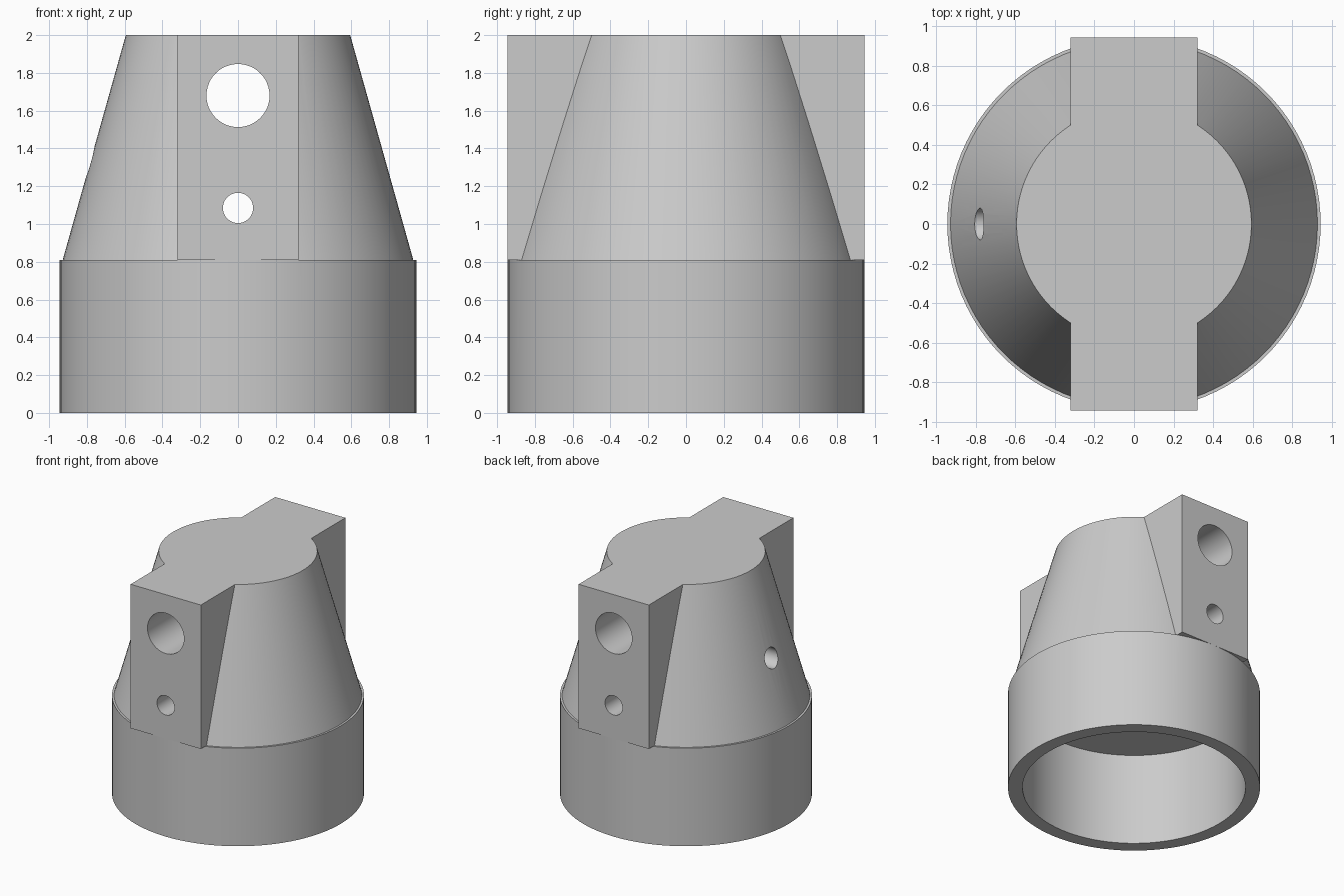
import bpy, bmesh, math
from mathutils import Matrix

old = bpy.data.objects.get("Cube")
if old:
    bpy.data.objects.remove(old, do_unlink=True)

# Plain grey material
grey = bpy.data.materials.new("plain grey")
grey.use_nodes = True
grey.diffuse_color = (0.6, 0.6, 0.6, 1)
grey.node_tree.nodes["Principled BSDF"].inputs["Base Color"].default_value = (0.6, 0.6, 0.6, 1)

HEIGHT, SHOULDER, RADIUS = 2.0, 0.81, 0.944


def finish(name, bm):
    bmesh.ops.recalc_face_normals(bm, faces=bm.faces)
    mesh = bpy.data.meshes.new(name)
    bm.to_mesh(mesh)
    bm.free()
    mesh.materials.append(grey)
    obj = bpy.data.objects.new(name, mesh)
    bpy.context.collection.objects.link(obj)
    return obj


def lathe(name, profile, segments=96):
    """Revolve (radius, z) points; radius 0 closes to a flat cap."""
    bm = bmesh.new()
    rings = []
    for r, z in profile:
        rings.append([bm.verts.new((r * math.cos(a), r * math.sin(a), z))
                      for a in (2 * math.pi * i / segments for i in range(segments))])
    for lower, upper in zip(rings, rings[1:]):
        for i in range(segments):
            j = (i + 1) % segments
            bm.faces.new((lower[i], lower[j], upper[j], upper[i]))
    bm.faces.new(rings[0])
    bm.faces.new(rings[-1])
    return finish(name, bm)


def block(name, size, centre):
    bm = bmesh.new()
    bmesh.ops.create_cube(bm, size=1, matrix=Matrix.Translation(centre) @ Matrix.Diagonal((*size, 1)))
    return finish(name, bm)


def drill(name, radius, length, centre, axis):
    """Cylinder lying along the x or y axis."""
    bm = bmesh.new()
    turn = Matrix.Rotation(math.pi / 2, 4, "Y" if axis == "X" else "X")
    bmesh.ops.create_cone(bm, cap_ends=True, segments=48, radius1=radius, radius2=radius,
                          depth=length, matrix=Matrix.Translation(centre) @ turn)
    return finish(name, bm)


def combine(target, tool, operation):
    tool.hide_render = True
    mod = target.modifiers.new(tool.name, "BOOLEAN")
    mod.object, mod.operation, mod.solver = tool, operation, "EXACT"
    bpy.context.view_layer.objects.active = target
    bpy.ops.object.modifier_apply(modifier=mod.name)
    bpy.data.objects.remove(tool, do_unlink=True)


# Round socket with a tapered top; the profile starts at the bore ceiling
body = lathe("tapered_socket", [(0.835, 0.76), (0.835, 0), (RADIUS, 0), (RADIUS, SHOULDER),
                                (0.928, SHOULDER), (0.594, HEIGHT)])

# Cross bar reaching out to the front and back
bar = block("cross_bar", (0.642, 2 * RADIUS, HEIGHT - SHOULDER), (0, 0, (HEIGHT + SHOULDER) / 2))
combine(body, bar, "UNION")

# Two holes through the bar, and a blind hole in the right side
combine(body, drill("large_hole", 0.167, 3, (0, 0, 1.68), "Y"), "DIFFERENCE")
combine(body, drill("small_hole", 0.08, 3, (0, 0, 1.085), "Y"), "DIFFERENCE")
combine(body, drill("side_hole", 0.08, 1, (-0.5, 0, 1.325), "X"), "DIFFERENCE")

# Smooth round walls with crisp edges
bpy.ops.object.select_all(action="DESELECT")
body.select_set(True)
bpy.context.view_layer.objects.active = body
bpy.ops.object.shade_smooth_by_angle(angle=math.radians(25))
